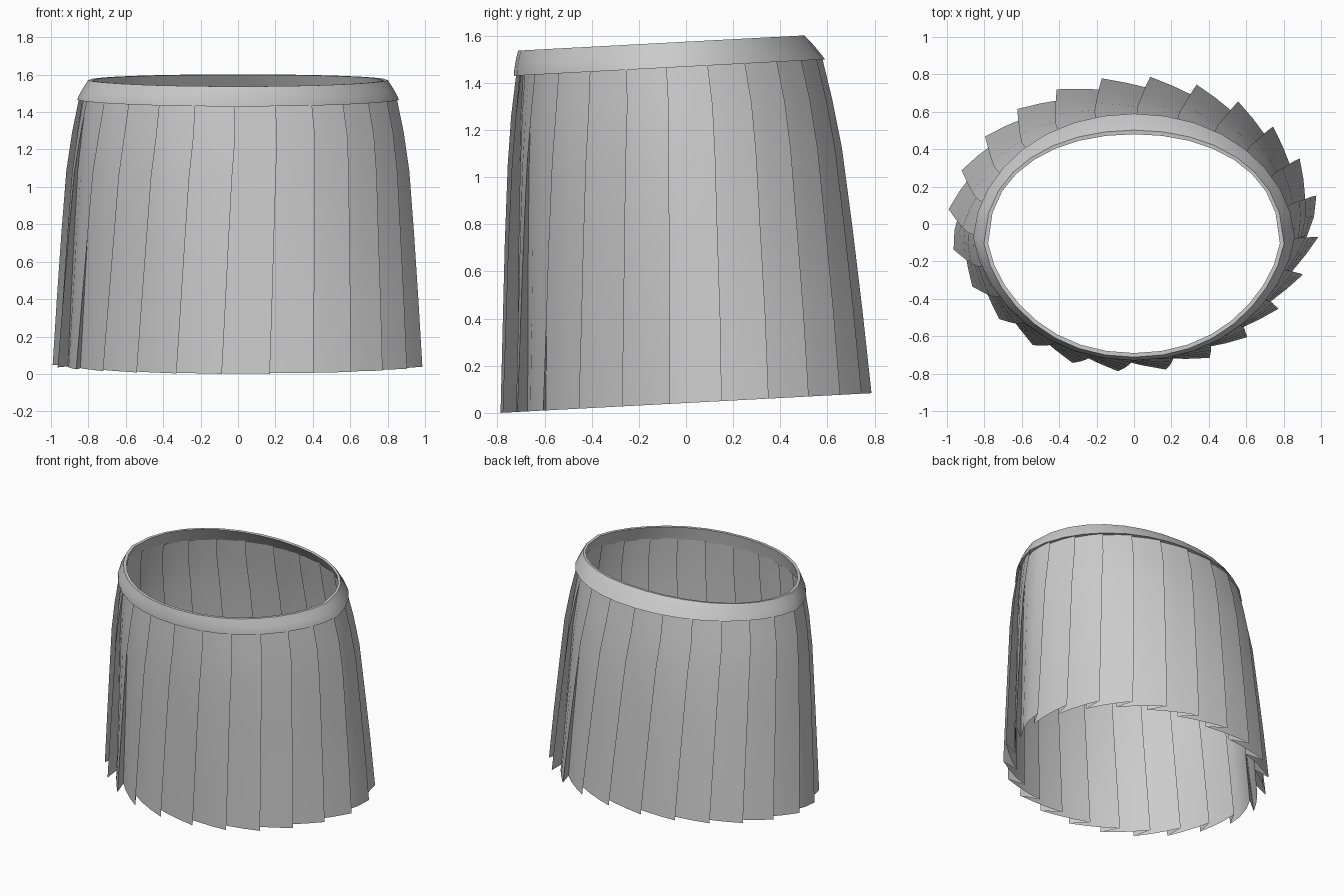
import bpy, bmesh
from math import sin, cos, radians

if "Cube" in bpy.data.objects:
    bpy.data.objects.remove(bpy.data.objects["Cube"])

PLEATS = 24
TILT = 0.053          # everything slopes up towards the back


def oval(t, row, inset=0.0):
    """Point on an oval row: z, half width, front y, back y, back squareness, pinch."""
    z, rx, front, back, square, pinch = row
    cy = (front + back) / 2
    ry = (back - front) / 2 - inset
    s = sin(t)
    # the front diagonals are pulled in more than the back ones
    k = pinch if s < 0 else pinch * 0.5
    x = (rx - inset) * cos(t) * (1 - k * abs(sin(2 * t)))
    if s > 0:
        s = s ** (2 / square)
    y = cy + ry * s
    return x, y, z + TILT * y


def loft(name, rings, closed=False):
    """Skin closed rings of points into one smooth object with sharp folds."""
    bm = bmesh.new()
    loops = [[bm.verts.new(p) for p in ring] for ring in rings]
    n = len(loops[0])
    pairs = list(zip(loops, loops[1:]))
    if closed:
        pairs.append((loops[-1], loops[0]))
    for a, b in pairs:
        for i in range(n):
            j = (i + 1) % n
            bm.faces.new((a[i], a[j], b[j], b[i]))
    mesh = bpy.data.meshes.new(name)
    bm.to_mesh(mesh)
    bm.free()
    ob = bpy.data.objects.new(name, mesh)
    bpy.context.collection.objects.link(ob)
    bpy.ops.object.select_all(action='DESELECT')
    ob.select_set(True)
    bpy.context.view_layer.objects.active = ob
    bpy.ops.object.shade_smooth_by_angle(angle=radians(32))
    return ob


# Pleated skirt: knife pleats, each panel tucks well under the next fold
# row = (oval), pleat depth, twist in degrees
skirt_rows = [
    ((0.042, 1.000, -0.79, 0.79, 2.12, 0.06), 0.085, 0),
    ((0.40, 0.975, -0.780, 0.750, 2.12, 0.06), 0.074, 1),
    ((0.76, 0.948, -0.770, 0.706, 2.1, 0.06), 0.062, 2),
    ((1.09, 0.920, -0.757, 0.662, 2.1, 0.055), 0.050, 3),
    ((1.30, 0.887, -0.742, 0.620, 2.08, 0.05), 0.038, 4),
    ((1.48, 0.850, -0.720, 0.577, 2.05, 0.05), 0.025, 4),
]
# position across a pleat (clockwise) and how far it has dipped
panel = [(0.0, 0.0), (0.5, 0.40), (1.0, 0.72), (1.5, 1.0)]
rings = []
for row, depth, twist in skirt_rows:
    ring = []
    for i in range(PLEATS):
        for across, dip in panel:
            t = radians(-5 + twist - (i + across) * 360 / PLEATS)
            ring.append(oval(t, row, depth * dip))
    rings.append(ring[::-1])
loft("pleated_skirt", rings)

# Waistband: softly rounded outside, thin wall, flatter at the back of the top edge
band_rows = [
    (1.469, 0.860, -0.730, 0.590, 2.05, 0.05),
    (1.492, 0.851, -0.729, 0.573, 2.1, 0.05),
    (1.520, 0.836, -0.725, 0.551, 2.2, 0.055),
    (1.550, 0.818, -0.719, 0.526, 2.35, 0.06),
    (1.575, 0.802, -0.712, 0.502, 2.5, 0.06),
    (1.574, 0.780, -0.690, 0.480, 2.6, 0.06),
    (1.520, 0.806, -0.700, 0.520, 2.3, 0.055),
    (1.469, 0.832, -0.708, 0.560, 2.05, 0.05),
]
loft("waistband",
     [[oval(radians(i * 360 / 32), r) for i in range(32)] for r in band_rows],
     closed=True)
